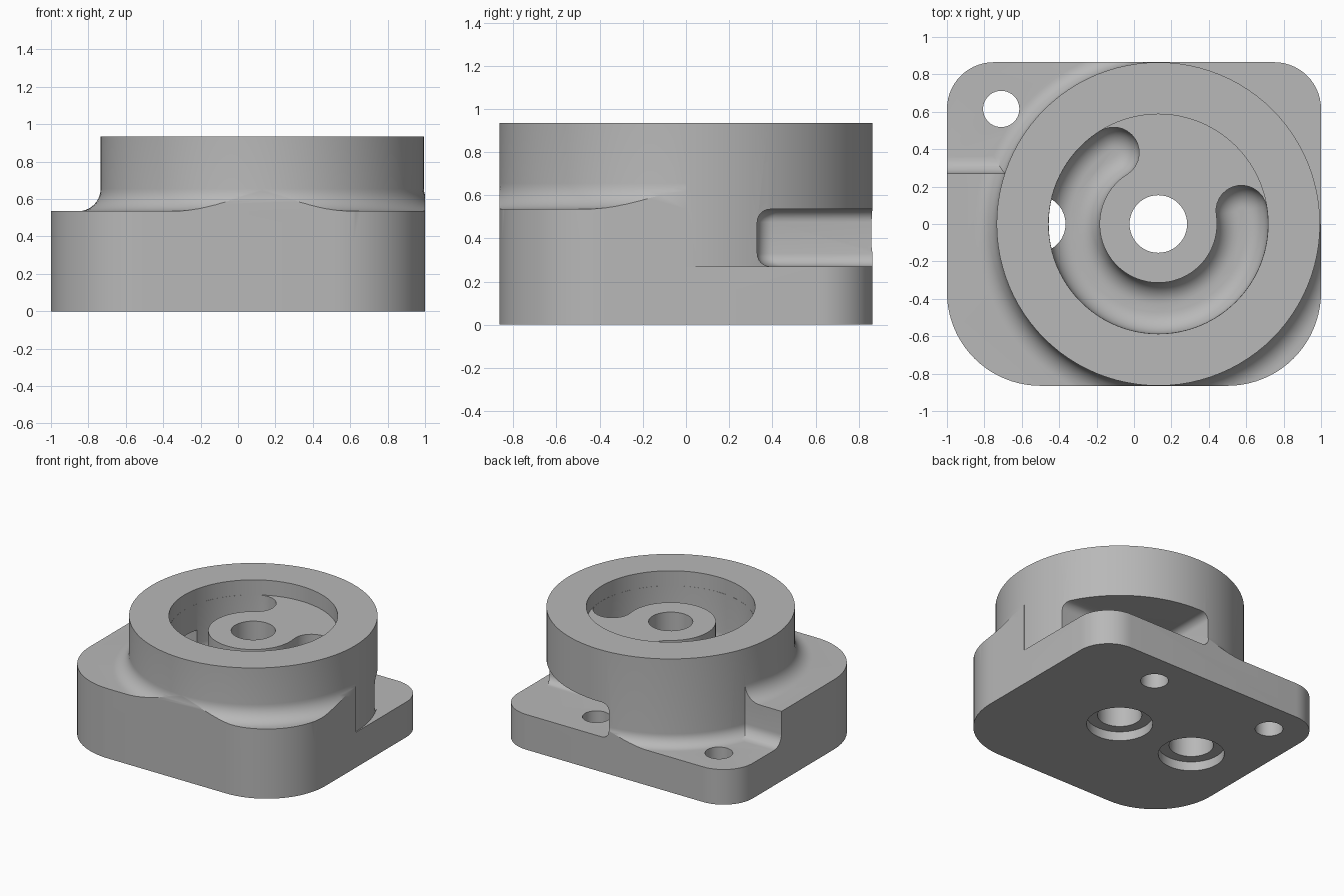
import bpy, bmesh, math
from math import cos, sin, pi, radians

if "Cube" in bpy.data.objects:
    bpy.data.objects.remove(bpy.data.objects["Cube"], do_unlink=True)

HX, HY = 1.0, 0.865          # half sizes of the plate
CX, R = 0.13, 0.8645         # boss centre and radius
FLOOR, PLATE, TOP, RECESS = 0.27, 0.535, 0.935, 0.82


def arc(cx, cy, r, a0, a1, n):
    return [(cx + r * cos(radians(a0 + (a1 - a0) * i / n)),
             cy + r * sin(radians(a0 + (a1 - a0) * i / n))) for i in range(n + 1)]


def circle(cx, cy, r, n=96):
    return arc(cx, cy, r, 0, 360, n)[:-1]


def loft(name, layers):
    """Solid from stacked outlines; layers are (outline, z) pairs."""
    bm = bmesh.new()
    rings = [[bm.verts.new((x, y, z)) for x, y in pts] for pts, z in layers]
    for a, b in zip(rings, rings[1:]):
        for i in range(len(a)):
            j = (i + 1) % len(a)
            bm.faces.new((a[i], a[j], b[j], b[i]))
    bm.faces.new(rings[0])
    bm.faces.new(rings[-1])
    bmesh.ops.recalc_face_normals(bm, faces=bm.faces)
    me = bpy.data.meshes.new(name)
    bm.to_mesh(me)
    bm.free()
    ob = bpy.data.objects.new(name, me)
    bpy.context.collection.objects.link(ob)
    return ob


def prism(name, pts, z0, z1):
    return loft(name, [(pts, z0), (pts, z1)])


def combine(target, tool, operation):
    mod = target.modifiers.new("combine", "BOOLEAN")
    mod.operation, mod.solver, mod.object = operation, "EXACT", tool
    bpy.context.view_layer.objects.active = target
    bpy.ops.object.modifier_apply(modifier=mod.name)
    bpy.data.objects.remove(tool, do_unlink=True)


def front_corners():
    return (arc(-HX + 0.5, -HY + 0.5, 0.5, 180, 270, 20)
            + arc(HX - 0.5, -HY + 0.5, 0.5, 270, 360, 20))


def back_left(n=14):
    return arc(-HX + 0.25, HY - 0.25, 0.25, 90, 180, n)


def block(y):
    return front_corners() + [(HX, 0), (CX, 0), (CX, y), (-HX, y)]


def flare(name, z, r, region):
    """Concave fillet round the boss, kept only inside the region."""
    steps = [radians(90 * i / 10) for i in range(11)]
    layers = [(circle(CX, 0, R + r), z - 0.04)]
    layers += [(circle(CX, 0, R + r - r * sin(t)), z + r - r * cos(t)) for t in steps]
    ob = loft(name, layers)
    combine(ob, prism("region", region, z - 0.02, z + r + 0.1), "INTERSECT")
    return ob


# Base slab with large front corners and small back corners
slab = front_corners() + arc(HX - 0.25, HY - 0.25, 0.25, 0, 90, 14) + back_left()
body = prism("valve_housing", slab, 0, FLOOR)

# Raised block, its back wall curving into the slab
f = 0.09
layers = [(block(FLOOR + f), FLOOR - 0.05)]
for i in range(9):
    t = radians(90 * i / 8)
    layers.append((block(0.27 + f - f * sin(t)), FLOOR + f - f * cos(t)))
layers.append((block(0.27), PLATE))
combine(body, loft("block", layers), "UNION")

# Round boss and its fillets
combine(body, prism("boss", circle(CX, 0, R), 0.1, TOP), "UNION")
combine(body, flare("upper_fillet", PLATE, 0.12, block(0.27)), "UNION")
corner = back_left() + [(-HX, 0.2), (CX, 0.2), (CX, HY)]
combine(body, flare("lower_fillet", FLOOR, 0.09, corner), "UNION")


# Undercut below the boss at the back
def undercut(k):
    x, y, r = 0.05 + k, 0.33 + k, 0.07
    return arc(x + r, y + r, r, 180, 270, 8) + [(1.3, y), (1.3, 1.2), (x, 1.2)]


r = 0.06
steps = [radians(90 * i / 6) for i in range(7)]
layers = [(undercut(r - r * sin(t)), FLOOR + r - r * cos(t)) for t in steps]
layers += [(undercut(r - r * cos(t)), PLATE - r + r * sin(t)) for t in steps]
combine(body, loft("undercut", layers), "DIFFERENCE")

# Round recess in the top
combine(body, prism("recess", circle(CX, 0, 0.587), RECESS, 1.1), "DIFFERENCE")


# C-shaped channel with rounded bottom
def channel(w):
    a0, a1, m = 122, 369, 0.45
    pts = arc(CX, 0, m + w, a0, a1, 72)
    for a, start in ((a1, a1), (a0, a0 + 180)):
        cx, cy = CX + m * cos(radians(a)), m * sin(radians(a))
        pts += arc(cx, cy, w, start, start + 180, 14)[1:-1]
        if a == a1:
            pts += arc(CX, 0, m - w, a1, a0, 72)
    return pts


w, r, z = 0.136, 0.115, 0.4
layers = [(channel(w - r + r * sin(radians(a))), z + r - r * cos(radians(a)))
          for a in range(0, 91, 10)]
layers.append((channel(w), RECESS + 0.05))
combine(body, loft("channel", layers), "DIFFERENCE")

# Counterbored ports and bolt holes
for x, top in ((CX, 1.1), (-0.52, 0.62)):
    combine(body, prism("port", circle(x, 0, 0.154, 48), -0.1, top), "DIFFERENCE")
    combine(body, prism("counterbore", circle(x, 0, 0.23, 64), -0.1, 0.07), "DIFFERENCE")
for x in (-0.71, 0.33):
    combine(body, prism("bolt_hole", circle(x, 0.615, 0.097, 40), -0.1, 0.4), "DIFFERENCE")

# Colour and shading
grey = bpy.data.materials.new("plain_grey")
grey.use_nodes = True
colour = (0.48, 0.48, 0.48, 1)
grey.diffuse_color = colour
grey.node_tree.nodes["Principled BSDF"].inputs["Base Color"].default_value = colour
body.data.materials.clear()
body.data.materials.append(grey)
for p in body.data.polygons:
    p.material_index = 0
bpy.ops.object.select_all(action="DESELECT")
body.select_set(True)
bpy.context.view_layer.objects.active = body
bpy.ops.object.shade_smooth_by_angle(angle=radians(30))
